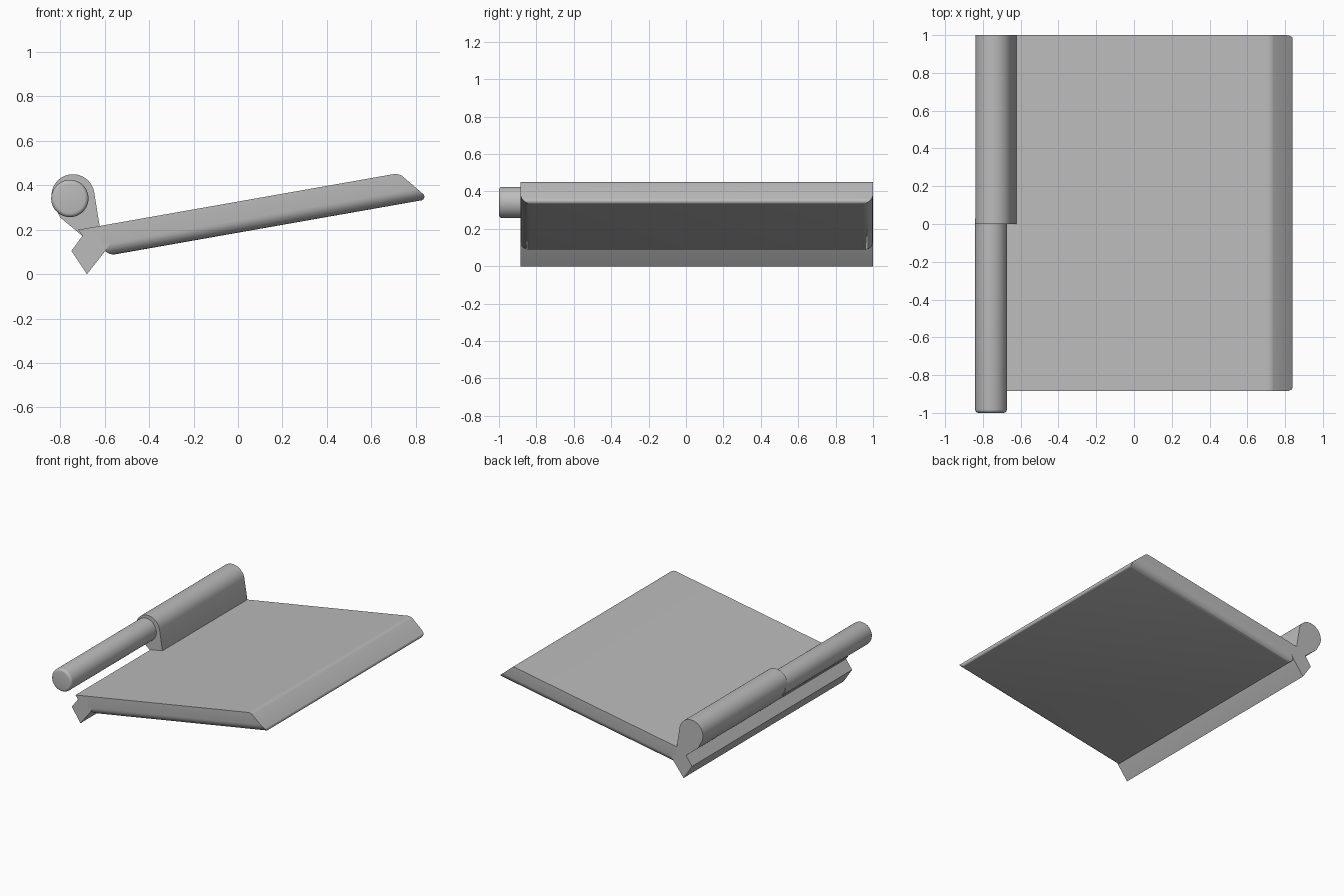
import bpy
import bmesh
from math import cos, sin, radians, tan
from mathutils import Vector, Matrix

default = bpy.data.objects.get("Cube")
if default:
    bpy.data.objects.remove(default)

grey = bpy.data.materials.new("plain grey")
grey.use_nodes = True
colour = (0.5, 0.5, 0.5, 1)
grey.diffuse_color = colour
grey.node_tree.nodes["Principled BSDF"].inputs["Base Color"].default_value = colour

FRONT, BACK = -0.885, 1.0
SLOPE = tan(radians(10))


def prism(profile, y0, y1):
    """Extrude an x-z profile along y."""
    bm = bmesh.new()
    face = bm.faces.new([bm.verts.new((x, y0, z)) for x, z in profile])
    out = bmesh.ops.extrude_face_region(bm, geom=[face])["geom"]
    verts = [v for v in out if isinstance(v, bmesh.types.BMVert)]
    bmesh.ops.translate(bm, verts=verts, vec=(0, y1 - y0, 0))
    bmesh.ops.recalc_face_normals(bm, faces=bm.faces)
    return bm


def round_cut(bm, centre, radius, start, end, steps):
    """Trim the mesh with planes tangent to an arc in the x-z plane."""
    for i in range(steps + 1):
        a = radians(start + (end - start) * i / steps)
        normal = Vector((cos(a), 0, sin(a)))
        point = Vector((centre[0], 0, centre[1])) + normal * radius
        geom = bm.verts[:] + bm.edges[:] + bm.faces[:]
        bmesh.ops.bisect_plane(bm, geom=geom, dist=1e-5, plane_co=point,
                               plane_no=normal, clear_outer=True)
        rim = [e for e in bm.edges if e.is_boundary]
        if rim:
            bmesh.ops.holes_fill(bm, edges=rim, sides=0)


def finish(name, bm):
    bmesh.ops.recalc_face_normals(bm, faces=bm.faces)
    mesh = bpy.data.meshes.new(name)
    bm.to_mesh(mesh)
    bm.free()
    mesh.materials.append(grey)
    obj = bpy.data.objects.new(name, mesh)
    bpy.context.collection.objects.link(obj)
    bpy.ops.object.select_all(action="DESELECT")
    obj.select_set(True)
    bpy.context.view_layer.objects.active = obj
    bpy.ops.object.shade_smooth_by_angle(angle=radians(30))


# Tilted plate with rounded lower long sides
left, right = -0.8, 1.0
top, bottom = 0.327, 0.187
plate = prism([(left, bottom + SLOPE * left), (right, bottom + SLOPE * right),
               (right, top + SLOPE * right), (left, top + SLOPE * left)], FRONT, BACK)
lower = [e for e in plate.edges
         if all(v.co.z - SLOPE * v.co.x < 0.2 for v in e.verts)
         and abs(e.verts[0].co.y - e.verts[1].co.y) < 0.01]
bmesh.ops.bevel(plate, geom=lower, offset=0.055, segments=6, profile=0.5,
                affect="EDGES")
# Upper shoulder, narrow tip and rounded inner end of the plate
round_cut(plate, (0.708, 0.391), 0.06, 90, 49.5, 4)
round_cut(plate, (0.8216, 0.349), 0.017, 49.5, -75, 7)
round_cut(plate, (-0.56, 0.144), 0.055, -85, -170, 6)
finish("plate", plate)

# Angled rib beneath the hinge side
finish("hinge_rib", prism([(-0.68, 0), (-0.592, 0.112), (-0.56, 0.17), (-0.56, 0.228),
                           (-0.72, 0.2), (-0.70, 0.173), (-0.75, 0.105)], FRONT, BACK))

# Knuckle that holds the rear half of the pin
arc = []
for i in range(25):
    a = radians(10 + 210 * i / 24)
    arc.append((-0.743 + 0.097 * cos(a), 0.353 + 0.097 * sin(a)))
finish("knuckle", prism(arc + [(-0.80, 0.255), (-0.70, 0.172), (-0.62, 0.19),
                               (-0.623, 0.217)], 0, BACK))

# Hinge pin with a rounded front end
pin = bmesh.new()
bmesh.ops.create_cone(pin, cap_ends=True, segments=48, radius1=0.084, radius2=0.084,
                      depth=1.03,
                      matrix=Matrix.Translation((-0.757, -0.485, 0.341))
                      @ Matrix.Rotation(radians(90), 4, "X"))
rim = [e for e in pin.edges if all(v.co.y < -0.99 for v in e.verts)]
bmesh.ops.bevel(pin, geom=rim, offset=0.018, segments=4, profile=0.5, affect="EDGES")
finish("hinge_pin", pin)
